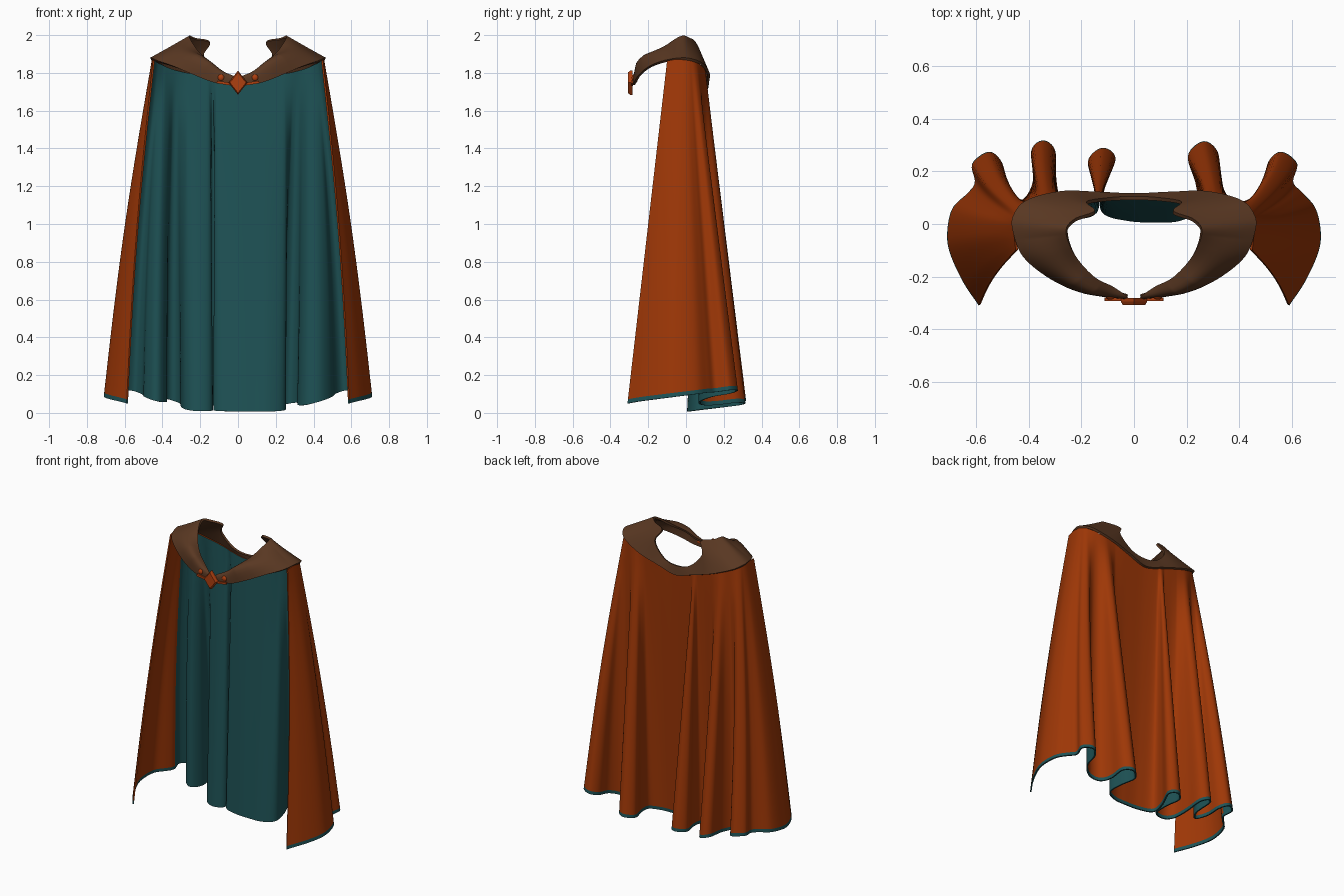
import bpy, bmesh, math
from mathutils import Vector as V

if "Cube" in bpy.data.objects:
    bpy.data.objects.remove(bpy.data.objects["Cube"])


def mat(name, c):
    m = bpy.data.materials.new(name)
    m.diffuse_color = (*c, 1)
    m.use_nodes = True
    m.node_tree.nodes["Principled BSDF"].inputs["Base Color"].default_value = m.diffuse_color
    return m


ORANGE = mat("rust_cloth", (0.34, 0.038, 0.002))
TEAL = mat("teal_lining", (0.013, 0.085, 0.092))
BROWN = mat("brown_leather", (0.10, 0.039, 0.016))
COPPER = mat("copper_clasp", (0.42, 0.05, 0.005))


def spline(pts, n):
    """Catmull-Rom curve, resampled to n+1 points of equal spacing if n is given"""
    p = [V(q) for q in pts]
    p = [2 * p[0] - p[1]] + p + [2 * p[-1] - p[-2]]
    fine = []
    for i in range(1, len(p) - 2):
        a, b, c, d = p[i - 1:i + 3]
        for k in range(16):
            t = k / 16
            fine.append(0.5 * (2 * b + (c - a) * t + (2 * a - 5 * b + 4 * c - d) * t * t
                               + (3 * b - a - 3 * c + d) * t ** 3))
    fine.append(p[-2])
    return fine if n is None else resample(fine, n)


def resample(f, n):
    acc = [0]
    for a, b in zip(f, f[1:]):
        acc.append(acc[-1] + (b - a).length)
    out, j = [], 0
    for k in range(n + 1):
        s = acc[-1] * k / n
        while j < len(f) - 2 and acc[j + 1] < s:
            j += 1
        out.append(f[j].lerp(f[j + 1], min(1, (s - acc[j]) / max(1e-9, acc[j + 1] - acc[j]))))
    return out


def mirrored(pts):
    return pts + [(-x, y, z) for x, y, z in pts[-2::-1]]


def finish(ob, mats, angle=50):
    for m in mats:
        ob.data.materials.append(m)
    bpy.ops.object.select_all(action='DESELECT')
    ob.select_set(True)
    bpy.context.view_layer.objects.active = ob
    for m in list(ob.modifiers):
        bpy.ops.object.modifier_apply(modifier=m.name)
    bpy.ops.object.shade_smooth_by_angle(angle=math.radians(angle))


def sheet(name, rows, thick, mats, rule=None, offset=0):
    """Thick cloth from rows of points"""
    n = len(rows[0])
    verts = [p for r in rows for p in r]
    faces = [(j * n + i, j * n + i + 1, (j + 1) * n + i + 1, (j + 1) * n + i)
             for j in range(len(rows) - 1) for i in range(n - 1)]
    me = bpy.data.meshes.new(name)
    me.from_pydata(verts, [], faces)
    ob = bpy.data.objects.new(name, me)
    bpy.context.collection.objects.link(ob)
    for m in mats:
        me.materials.append(m)
    if rule:
        for f in me.polygons:
            f.material_index = rule(f.index // (n - 1), f.index % (n - 1))
    s = ob.modifiers.new("thickness", 'SOLIDIFY')
    s.thickness, s.offset, s.material_offset = thick, -1, offset
    finish(ob, [])
    return ob


# Cloak: pleated hem lofted up to the shoulder line
hem = [(-.59, -.31), (-.65, -.22), (-.70, -.11), (-.71, -.03), (-.69, .06), (-.63, .12),
       (-.605, .16), (-.615, .23), (-.55, .275), (-.50, .23), (-.485, .14), (-.43, .09),
       (-.385, .16), (-.39, .28), (-.345, .318), (-.30, .28), (-.295, .17), (-.275, .07),
       (-.22, .03), (-.147, .05), (-.15, .14), (-.175, .24), (-.12, .29), (-.07, .25),
       (-.11, .14), (-.115, .05), (-.02, .02), (.08, .015), (.17, .02), (.24, .06),
       (.235, .15), (.205, .26), (.265, .315), (.32, .27), (.325, .16), (.36, .09),
       (.43, .08), (.49, .14), (.51, .235), (.56, .275), (.62, .23), (.605, .16),
       (.64, .12), (.69, .06), (.71, -.03), (.70, -.11), (.65, -.22), (.59, -.31)]


def side(x):
    s = min(1, max(0, (abs(x) - .2) / .45))
    return s * s * (3 - 2 * s)


shoulder = mirrored([(-.45, -.10, 1.865), (-.455, -.04, 1.872), (-.452, .02, 1.868),
                     (-.42, .065, 1.85), (-.35, .098, 1.82), (-.2, .108, 1.785), (0, .10, 1.745)])
N, M = 320, 3000
low = [V((p.x, p.y, .005 + .125 * p.y + .088 * side(p.x)))
       for p in spline([(x, y, 0) for x, y in hem], N)]
fine_top = spline(shoulder, M)
# where chosen hem points hang from along the shoulder line
keys = [(0, 0)]
for (hx, hy), g in (((-.275, .07), .285), ((-.147, .05), .37), ((-.115, .05), .41), ((.24, .06), .70)):
    i = min(range(N + 1), key=lambda i: (low[i].x - hx) ** 2 + (low[i].y - hy) ** 2)
    keys.append((i / N, g))
keys.append((1, 1))


def hang(f):
    for (a, ga), (b, gb) in zip(keys, keys[1:]):
        if f <= b:
            return ga + (gb - ga) * (f - a) / (b - a)


top = [fine_top[round(M * hang(i / N))] for i in range(N + 1)]
steps = [k / 28 * .988 for k in range(29)] + [1]
cloth = []
for t in steps:
    cloth.append([a.lerp(b, t) + V((math.copysign(.018 * math.sin(math.pi * t) * side(b.x), b.x), 0, 0))
                  for a, b in zip(top, low)])


def cloak_colour(row, col):
    # teal hem band, side panels rust on both faces, elsewhere teal lining inside
    if row == len(steps) - 2:
        return 2
    return 0 if min(col, N - 1 - col) < .13 * N else 1


sheet("cloak", cloth, .009, [ORANGE, ORANGE, TEAL], cloak_colour, 1)

# Collar: shoulder yoke between a neck edge and an outer edge
neck = mirrored([(-.025, -.275, 1.785), (-.08, -.238, 1.81), (-.145, -.205, 1.86), (-.205, -.145, 1.91),
                 (-.245, -.08, 1.965), (-.258, -.02, 1.997), (-.225, .02, 1.985), (-.15, .05, 1.965),
                 (-.18, .085, 1.89), (-.10, .10, 1.80), (0, .105, 1.775)])
rim = mirrored([(-.025, -.285, 1.735), (-.13, -.275, 1.75), (-.235, -.25, 1.79), (-.34, -.195, 1.835),
                (-.425, -.12, 1.865), (-.46, -.03, 1.88), (-.46, .03, 1.875), (-.41, .09, 1.85),
                (-.28, .125, 1.80), (-.14, .123, 1.755), (0, .117, 1.715)])
A, B = spline(neck, None), spline(rim, None)
rows = []
for k in range(9):
    w = k / 8
    row = []
    for a, b in zip(A, B):
        bulge = .045 * math.sin(math.pi * w) * min(1, max(0, (-a.y - .04) / .14)) \
            * min(1, abs(a.x) / .12)
        row.append(a.lerp(b, w) + V((0, -.5, 1)) * bulge)
    rows.append(row)
sheet("collar", rows, .014, [BROWN])


# Clasp: bevelled diamond plate
def diamond(name, w, h, d, y, z):
    bm = bmesh.new()
    rings = []
    for s, dy in ((1, d), (1, 0), (.85, -d)):
        rings.append([bm.verts.new((w * s * cx, y + dy, z + h * s * cz))
                      for cx, cz in ((1, 0), (0, 1), (-1, 0), (0, -1))])
    for r, q in zip(rings, rings[1:]):
        for i in range(4):
            bm.faces.new((r[i], r[(i + 1) % 4], q[(i + 1) % 4], q[i]))
    bm.faces.new(rings[0])
    bm.faces.new(rings[-1])
    bmesh.ops.recalc_face_normals(bm, faces=bm.faces)
    me = bpy.data.meshes.new(name)
    bm.to_mesh(me)
    bm.free()
    ob = bpy.data.objects.new(name, me)
    bpy.context.collection.objects.link(ob)
    finish(ob, [COPPER], 20)


diamond("clasp_plate", .05, .064, .013, -.295, 1.748)

# Studs and straps on both sides of the clasp
for word, x in (("left", -.09), ("right", .09)):
    bpy.ops.mesh.primitive_uv_sphere_add(segments=16, ring_count=10, radius=.018,
                                         location=(x, -.275, 1.775))
    ob = bpy.context.object
    ob.name = word + "_stud"
    ob.scale.y = .7
    finish(ob, [COPPER])
    bpy.ops.mesh.primitive_cube_add(size=1, location=(x * .75, -.286, 1.745))
    ob = bpy.context.object
    ob.name = word + "_strap"
    ob.scale = (.09, .012, .014)
    ob.rotation_euler.y = .15 if x < 0 else -.15
    finish(ob, [COPPER])
